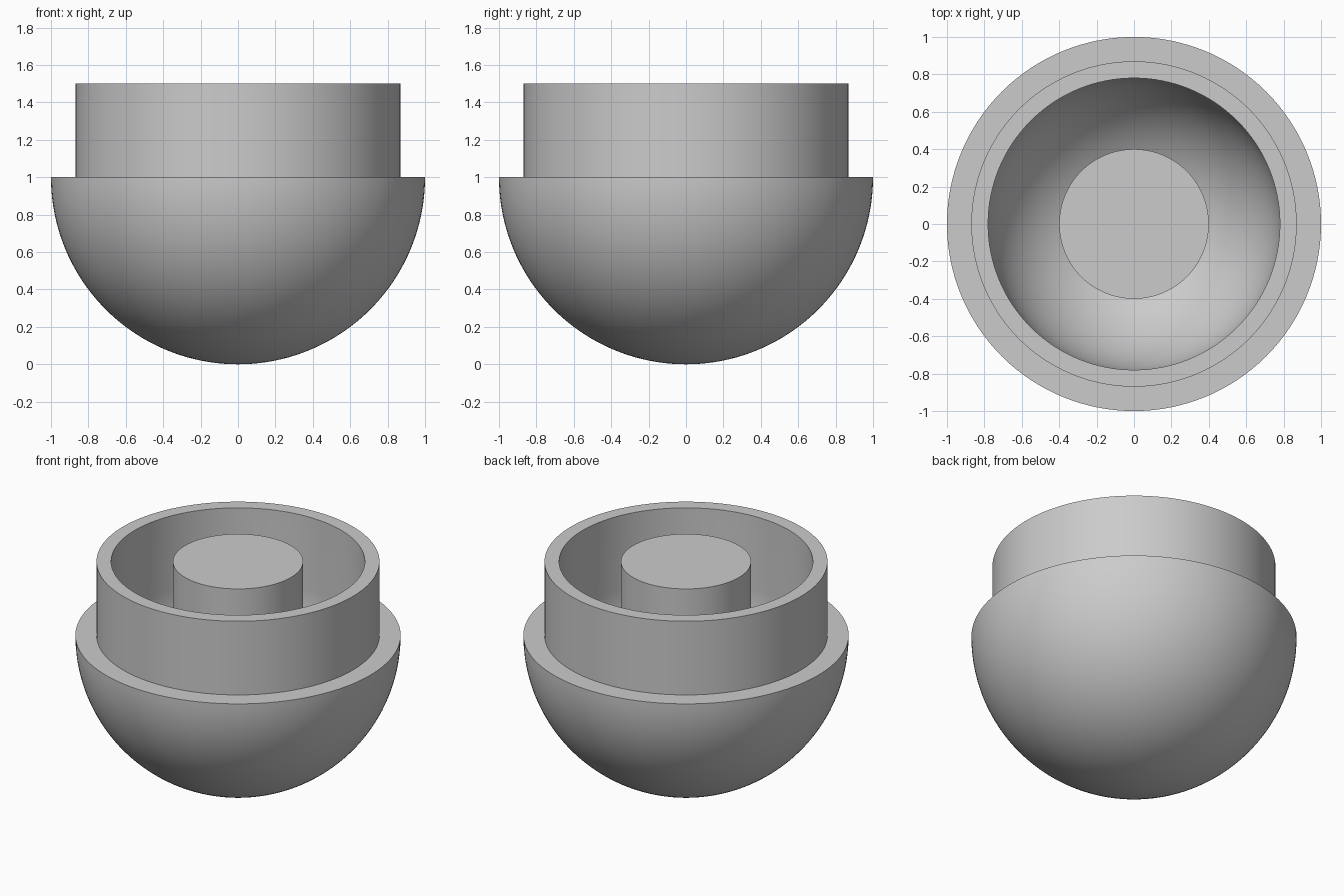
import bpy, bmesh
from math import sin, cos, pi, radians, acos, asin, sqrt

cube = bpy.data.objects.get("Cube")
if cube:
    bpy.data.objects.remove(cube, do_unlink=True)

SEGMENTS = 128
OUTER_R, COLLAR_R, BORE_R, POST_R = 1.0, 0.87, 0.78, 0.4
RIM_Z, TOP_Z = 1.0, 1.5

grey = bpy.data.materials.new("plain_grey")
grey.use_nodes = True
grey.diffuse_color = (0.6, 0.6, 0.6, 1)
grey.node_tree.nodes["Principled BSDF"].inputs["Base Color"].default_value = (0.6, 0.6, 0.6, 1)


def arc(radius, start, end, steps):
    """Points on a circle about the rim centre, angles measured from straight down."""
    angles = [start + (end - start) * i / steps for i in range(steps + 1)]
    return [(radius * sin(a), RIM_Z - radius * cos(a)) for a in angles]


def lathe(name, profile):
    """Turn an (r, z) profile about the z axis."""
    bm = bmesh.new()
    verts = [bm.verts.new((r, 0, z)) for r, z in profile]
    edges = [bm.edges.new(pair) for pair in zip(verts, verts[1:])]
    bmesh.ops.spin(bm, geom=verts + edges, cent=(0, 0, 0), axis=(0, 0, 1),
                   angle=2 * pi, steps=SEGMENTS, use_merge=True)
    bmesh.ops.remove_doubles(bm, verts=bm.verts, dist=1e-5)
    bmesh.ops.recalc_face_normals(bm, faces=bm.faces)
    mesh = bpy.data.meshes.new(name)
    bm.to_mesh(mesh)
    bm.free()
    mesh.materials.append(grey)
    obj = bpy.data.objects.new(name, mesh)
    bpy.context.collection.objects.link(obj)
    bpy.ops.object.select_all(action="DESELECT")
    obj.select_set(True)
    bpy.context.view_layer.objects.active = obj
    bpy.ops.object.shade_smooth_by_angle(angle=radians(30))
    return obj


# Round outer bowl, stepped collar, hollow interior and central post in one turned solid
profile = arc(OUTER_R, 0, pi / 2, 40)
profile += [(COLLAR_R, RIM_Z), (COLLAR_R, TOP_Z), (BORE_R, TOP_Z)]
profile += arc(BORE_R, pi / 2, asin(POST_R / BORE_R), 24)
profile += [(POST_R, TOP_Z), (0, TOP_Z)]
lathe("hollow_bowl_with_post", profile)
